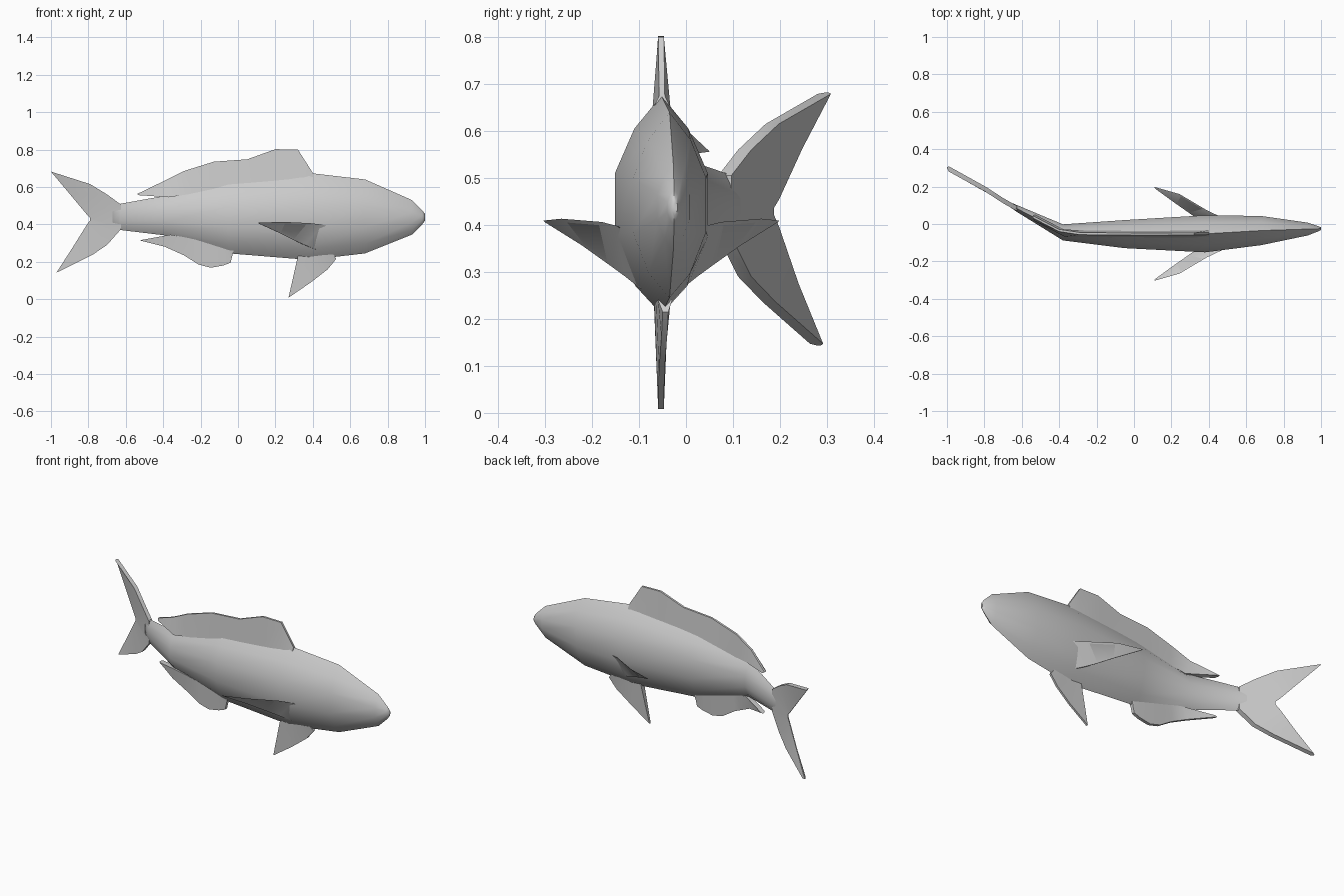
import bpy, bmesh, math
from mathutils import Vector

if "Cube" in bpy.data.objects:
    bpy.data.objects.remove(bpy.data.objects["Cube"])

# Sideways bend of the swimming fish: (x, y) along its length
SPINE = [(-1, .30), (-.8, .19), (-.7, .125), (-.63, .085), (-.37, -.05),
         (-.05, -.054), (.37, -.053), (.65, -.036), (.93, -.027), (1, -.025)]


def spine(x):
    x = max(-1, min(1, x))
    for (x0, y0), (x1, y1) in zip(SPINE, SPINE[1:]):
        if x <= x1:
            return y0 + (y1 - y0) * (x - x0) / (x1 - x0)


def loft(name, rings, angle):
    """Skin a list of equal-length point rings and cap both ends."""
    bm = bmesh.new()
    loops = [[bm.verts.new(p) for p in r] for r in rings]
    for a, b in zip(loops, loops[1:]):
        for i in range(len(a)):
            j = (i + 1) % len(a)
            bm.faces.new((a[i], a[j], b[j], b[i]))
    bm.faces.new(loops[0])
    bm.faces.new(loops[-1])
    bmesh.ops.remove_doubles(bm, verts=bm.verts, dist=.0005)
    bmesh.ops.recalc_face_normals(bm, faces=bm.faces)
    me = bpy.data.meshes.new(name)
    bm.to_mesh(me)
    bm.free()
    ob = bpy.data.objects.new(name, me)
    bpy.context.collection.objects.link(ob)
    bpy.ops.object.select_all(action='DESELECT')
    ob.select_set(True)
    bpy.context.view_layer.objects.active = ob
    bpy.ops.object.shade_smooth_by_angle(angle=math.radians(angle))
    return ob


def fin(name, pairs, base, edge, normal=(0, 1, 0)):
    """Wedge-shaped blade through (root point, edge point) pairs."""
    n = Vector(normal).normalized()
    rings = []
    for p, q in pairs:
        p, q = Vector(p), Vector(q)
        rings.append([p + n * base, q + n * edge, q - n * edge, p - n * base])
    return loft(name, rings, 40)


def median_fin(name, pairs, base, edge):
    """Fin in the body's centre plane, given as (x, z) pairs."""
    on = lambda p: (p[0], spine(p[0]), p[1])
    return fin(name, [(on(a), on(b)) for a, b in pairs], base, edge)


# Body: stations of (x, half width, bottom z, top z), ten-sided section
SECTION = [(0, 1), (.58, .70), (1, .29), (1, -.29), (.56, -.74),
           (0, -1), (-.56, -.74), (-1, -.29), (-1, .29), (-.58, .70)]
stations = [(-.67, .012, .385, .495), (-.63, .018, .37, .51),
            (-.38, .043, .34, .555), (-.05, .075, .245, .635),
            (.38, .099, .21, .675), (.68, .078, .245, .64),
            (.93, .034, .345, .53), (.985, .014, .40, .475), (1, .007, .42, .455)]
loft("body", [[(x, spine(x) + w * u, (lo + hi) / 2 + (hi - lo) / 2 * v)
               for u, v in SECTION] for x, w, lo, hi in stations], 60)

# Forked tail fin
median_fin("tail_fin", [
    ((-.99, .679), (-1, .682)), ((-.79, .615), (-.90, .563)),
    ((-.70, .56), (-.81, .455)), ((-.625, .505), (-.792, .437)),
    ((-.625, .375), (-.792, .42)), ((-.70, .29), (-.81, .395)),
    ((-.78, .236), (-.885, .275)), ((-.96, .147), (-.97, .143))], .014, .003)

# Long dorsal fin
median_fin("dorsal_fin", [
    ((.40, .65), (.40, .675)), ((.33, .65), (.32, .80)),
    ((.20, .63), (.20, .802)), ((.05, .61), (.05, .748)),
    ((-.13, .59), (-.13, .735)), ((-.27, .56), (-.29, .685)),
    ((-.37, .545), (-.40, .63)), ((-.53, .556), (-.54, .562))], .018, .006)

# Anal fin
median_fin("anal_fin", [
    ((-.02, .27), (-.03, .235)), ((-.05, .28), (-.04, .195)),
    ((-.09, .29), (-.08, .18)), ((-.15, .30), (-.145, .168)),
    ((-.21, .315), (-.21, .185)), ((-.28, .33), (-.29, .235)),
    ((-.36, .345), (-.39, .28)), ((-.515, .317), (-.525, .314))], .016, .009)

# Pelvic fin
median_fin("pelvic_fin", [
    ((.32, .23), (.27, .008)), ((.38, .23), (.39, .09)),
    ((.45, .235), (.48, .16)), ((.51, .24), (.525, .215))], .015, .006)

# Pectoral fins, mirrored across the body's centre line
side = [((.42, -.095, .264), (.525, -.112, .375)),
        ((.36, -.125, .288), (.455, -.145, .397)),
        ((.31, -.155, .31), (.39, -.176, .405)),
        ((.22, -.218, .355), (.245, -.262, .412)),
        ((.11, -.298, .405), (.112, -.30, .408))]
for name, s in (("near_pectoral_fin", 1), ("far_pectoral_fin", -1)):
    flip = lambda p: (p[0], p[1] if s > 0 else -.105 - p[1], p[2])
    fin(name, [(flip(a), flip(b)) for a, b in side], .004, .004, (.45, .75 * s, -.3))
